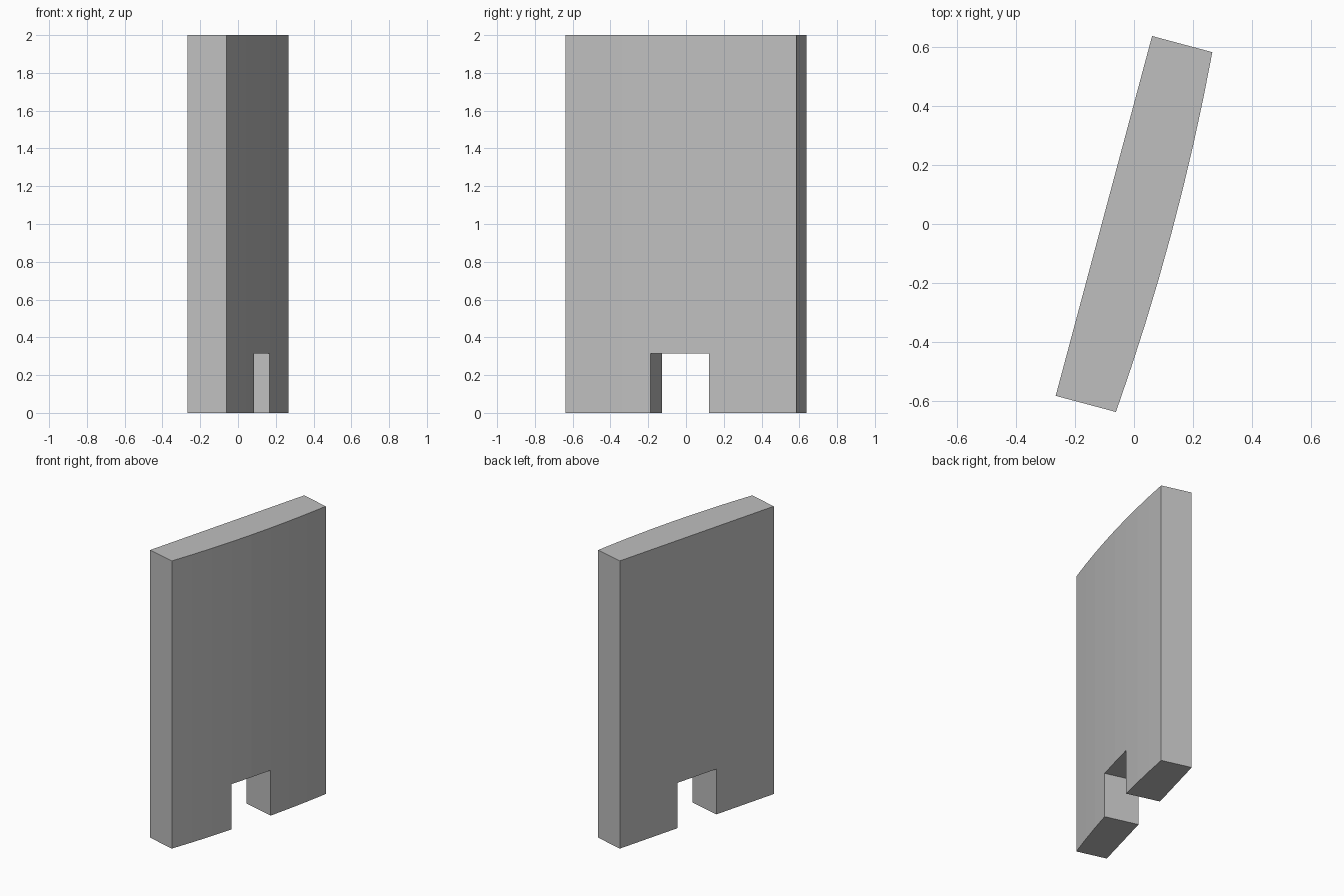
import bpy
import bmesh
import math
from mathutils import Matrix

if "Cube" in bpy.data.objects:
    bpy.data.objects.remove(bpy.data.objects["Cube"], do_unlink=True)

HALF_LENGTH, THICKNESS, HEIGHT = 0.633, 0.212, 2.0
BULGE, SEGMENTS = 0.025, 8
NOTCH_HALF, NOTCH_HEIGHT = 0.16, 0.315
TURN = Matrix.Rotation(math.radians(-15), 4, 'Z')

grey = bpy.data.materials.new("plain_grey")
grey.use_nodes = True
grey.diffuse_color = (0.52, 0.52, 0.52, 1)
grey.node_tree.nodes["Principled BSDF"].inputs["Base Color"].default_value = grey.diffuse_color


def prism(name, plan, bottom, top):
    """Upright prism over a plan outline, turned to the slab's heading."""
    bm = bmesh.new()
    base = bm.faces.new([bm.verts.new((x, y, bottom)) for x, y in plan])
    result = bmesh.ops.extrude_face_region(bm, geom=[base])
    upper = [g for g in result["geom"] if isinstance(g, bmesh.types.BMVert)]
    bmesh.ops.translate(bm, verts=upper, vec=(0, 0, top - bottom))
    bmesh.ops.recalc_face_normals(bm, faces=bm.faces)
    bm.transform(TURN)
    mesh = bpy.data.meshes.new(name)
    bm.to_mesh(mesh)
    bm.free()
    mesh.materials.append(grey)
    obj = bpy.data.objects.new(name, mesh)
    bpy.context.collection.objects.link(obj)
    return obj


# Slab: flat inner side, gently bowed outer side
half = THICKNESS / 2
steps = [2 * i / SEGMENTS - 1 for i in range(SEGMENTS + 1)]
plan = [(half + BULGE * (1 - t * t), HALF_LENGTH * t) for t in steps]
plan += [(-half, HALF_LENGTH), (-half, -HALF_LENGTH)]
slab = prism("wall_slab", plan, 0, HEIGHT)

# Opening at the foot of the slab
n = NOTCH_HALF
cutter = prism("opening_cutter", [(-1, -n), (1, -n), (1, n), (-1, n)], -0.2, NOTCH_HEIGHT)
cutter.hide_render = True
cut = slab.modifiers.new("opening", 'BOOLEAN')
cut.operation = 'DIFFERENCE'
cut.solver = 'EXACT'
cut.object = cutter
bpy.context.view_layer.objects.active = slab
bpy.ops.object.modifier_apply(modifier=cut.name)
bpy.data.objects.remove(cutter, do_unlink=True)
